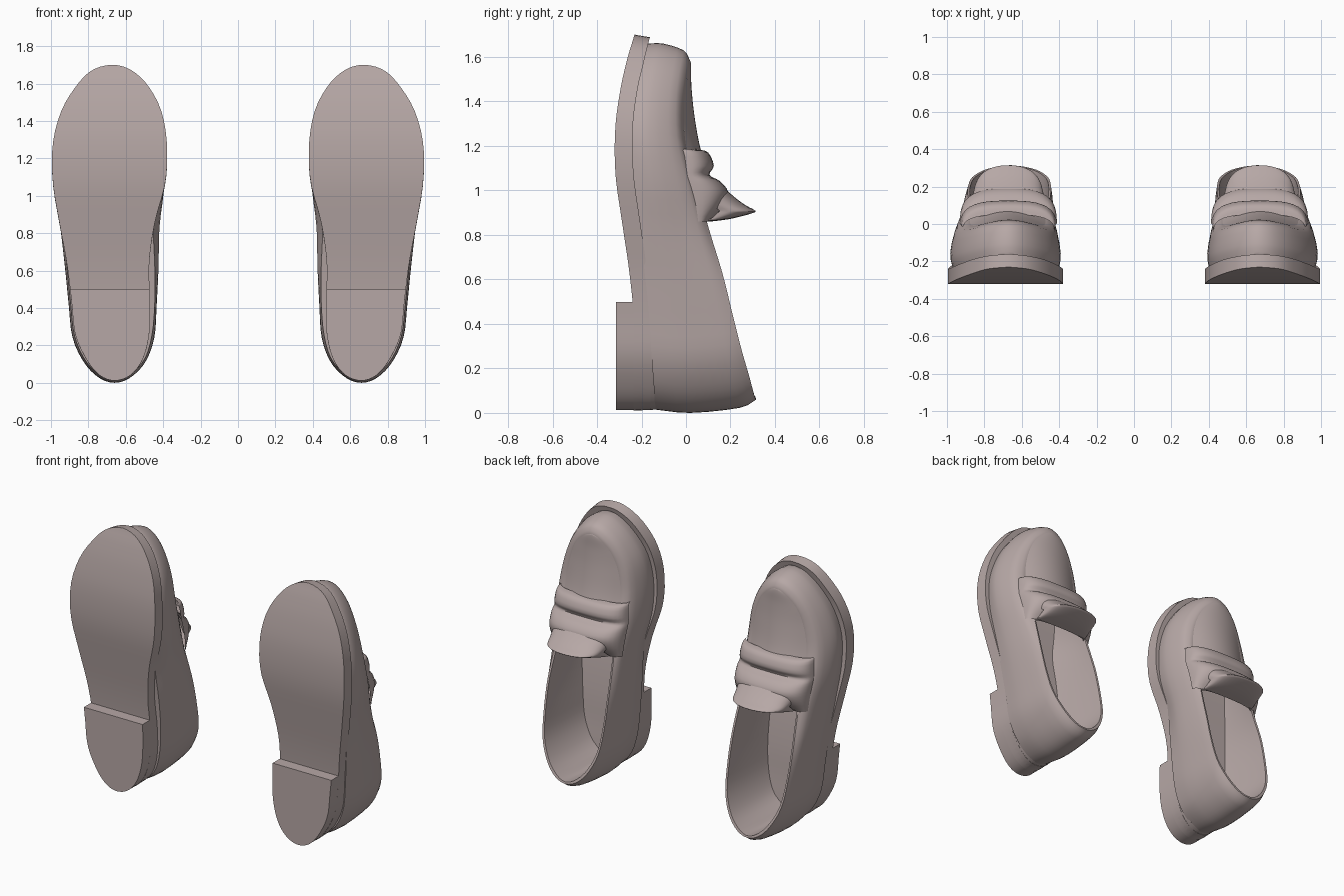
import bpy, bmesh, math

if "Cube" in bpy.data.objects:
    bpy.data.objects.remove(bpy.data.objects["Cube"])

leather = bpy.data.materials.new("dusty_taupe")
leather.diffuse_color = (0.47, 0.39, 0.38, 1)
leather.use_nodes = True
leather.node_tree.nodes["Principled BSDF"].inputs["Base Color"].default_value = leather.diffuse_color


def curve(pts, t):
    """Smooth interpolation through evenly spaced values."""
    n = len(pts) - 1
    i = max(0, min(n - 1, int(t)))
    f = t - i
    b, c = pts[i], pts[i + 1]
    a = pts[i - 1] if i > 0 else 2 * b - c
    d = pts[i + 2] if i + 2 <= n else 2 * c - b
    return b + 0.5 * f * (c - a + f * (2 * a - 5 * b + 4 * c - d + f * (3 * (b - c) + d - a)))


class Ring:
    """Outline around the shoe: 13 stations from heel to toe, left x, right x, height y."""
    def __init__(self, z0, z1, left, right, y):
        self.z0, self.z1, self.left, self.right, self.y = z0, z1, left, right, y

    def pair(self, t):
        z = self.z0 + (self.z1 - self.z0) * (1 - math.cos(t * math.pi / 12)) / 2
        y = curve(self.y, t)
        return (curve(self.left, t), y, z), (curve(self.right, t), y, z)

    def inset(self, d, dy=0.0):
        mid = [(a + b) / 2 for a, b in zip(self.left, self.right)]
        return Ring(self.z0 + d, self.z1 - d,
                    [min(a + d, m) for a, m in zip(self.left, mid)],
                    [max(b - d, m) for b, m in zip(self.right, mid)],
                    [v + dy for v in self.y])


def mix(a, b, f, fy):
    m = lambda p, q, w: p + (q - p) * w
    return Ring(m(a.z0, b.z0, f), m(a.z1, b.z1, f),
                [m(p, q, f) for p, q in zip(a.left, b.left)],
                [m(p, q, f) for p, q in zip(a.right, b.right)],
                [m(p, q, fy) for p, q in zip(a.y, b.y)])


def skin(name, rows, closed, cap=False, angle=40):
    """Join rows of points into a surface, then mirror it for the other shoe."""
    bm = bmesh.new()
    grid = [[bm.verts.new(p) for p in r] for r in rows]
    n = len(grid[0])
    for a, b in zip(grid, grid[1:]):
        for j in range(n if closed else n - 1):
            k = (j + 1) % n
            bm.faces.new((a[j], a[k], b[k], b[j]))
    if cap:
        bm.faces.new(grid[-1])
    bmesh.ops.remove_doubles(bm, verts=bm.verts, dist=0.0005)
    bmesh.ops.recalc_face_normals(bm, faces=bm.faces)
    bm.normal_update()
    if not closed and sum(f.normal.y * f.calc_area() for f in bm.faces) < 0:
        bmesh.ops.reverse_faces(bm, faces=bm.faces)
    me = bpy.data.meshes.new(name)
    bm.to_mesh(me)
    bm.free()
    me.materials.append(leather)
    ob = bpy.data.objects.new(name, me)
    bpy.context.collection.objects.link(ob)
    bpy.ops.object.select_all(action='DESELECT')
    ob.select_set(True)
    bpy.context.view_layer.objects.active = ob
    bpy.ops.object.shade_smooth_by_angle(angle=math.radians(angle))
    mod = ob.modifiers.new("other_shoe", 'MIRROR')
    mod.use_mirror_merge = False
    return ob


STEPS = [12 * i / 40 for i in range(41)]

# Outlines of the sole, upper base, upper middle and top rim
sole_y = [-.235, -.235, -.235, -.235, -.235, -.255, -.287, -.317, -.318, -.295, -.265, -.24, -.23]
top_y = [-.13, -.13, -.135, -.145, -.155, -.175, -.205, -.235, -.24, -.22, -.19, -.17, -.16]
sole_l = [.66, .575, .51, .475, .47, .475, .445, .388, .38, .41, .48, .57, .67]
sole_r = [.66, .74, .81, .87, .89, .915, .955, .99, .99, .945, .865, .78, .67]
sole_bottom = Ring(.01, 1.7, sole_l, sole_r, sole_y)
sole_top = Ring(.015, 1.688, sole_l, sole_r, top_y)
base = Ring(.015, 1.66,
            [.66, .58, .50, .46, .445, .445, .45, .41, .405, .435, .505, .59, .67],
            [.66, .74, .82, .875, .895, .915, .94, .96, .96, .915, .84, .755, .67],
            [v - .01 for v in top_y])
middle = Ring(0.0, 1.66,
              [.66, .575, .495, .447, .435, .425, .42, .395, .395, .425, .497, .585, .67],
              [.66, .745, .825, .885, .905, .925, .95, .98, .975, .925, .848, .76, .67], top_y)
rim = Ring(.06, 1.58,
           [.66, .58, .51, .46, .445, .445, .455, .47, .475, .495, .54, .605, .67],
           [.66, .74, .81, .865, .885, .89, .88, .88, .875, .85, .805, .735, .67],
           [.315, .305, .285, .25, .21, .165, .105, .05, 0, -.01, 0, .015, .02])
middle.y = [a + (b - a) * .35 for a, b in zip(base.y, rim.y)]
shoulder = mix(middle, rim, .38, .75)

# Sole
rows = []
for t in STEPS:
    (a, b), (c, d) = sole_bottom.pair(t), sole_top.pair(t)
    rows.append([a, b, d, c])
skin("sole", rows, True)

# Heel block under the rear of the sole
rows = []
heel_low = Ring(.012, 1.7, sole_l, sole_r, [-.315] * 13)
heel_high = Ring(.012, 1.7, sole_l, sole_r, [-.16] * 13)
for i in range(19):
    t = 4.33 * i / 18
    (a, b), (c, d) = heel_low.pair(t), heel_high.pair(t)
    rows.append([a, b, d, c])
skin("heel_block", rows, True, cap=True)

# Upper with its lining and insole
outer = [base, middle, shoulder, rim]
lining = [rim.inset(.012, -.003), mix(middle, rim, .5, .4).inset(.03), base.inset(.06, .04)]
rows = []
for t in STEPS:
    sides = []
    for s in (0, 1):
        ctrl = [r.pair(t)[s] for r in outer]
        wall = [tuple(curve([p[k] for p in ctrl], j / 3) for k in range(3)) for j in range(10)]
        sides.append(wall + [r.pair(t)[s] for r in lining])
    rows.append(sides[0] + sides[1][::-1])
skin("upper", rows, True, angle=50)

# Domed vamp closing the front of the upper
bulge = [0, 0, 0, 0, 0, 0, .04, .065, .062, .045, .024, .008, 0]
rows = []
for i in range(25):
    t = 6.3 + 5.7 * i / 24
    a, b = rim.pair(t)
    row = []
    for j in range(13):
        u = j / 6 - 1
        row.append((a[0] + (b[0] - a[0]) * j / 12, a[1] + curve(bulge, t) * (1 - u * u), a[2]))
    rows.append(row)
skin("vamp", rows, False)


def arch_part(name, profile, power, cx=.672):
    """Arched band; profile rows are z, centre y, side y, half width."""
    rows = []
    for i in range(3 * (len(profile) - 1) + 1):
        z, yc, ys, hw = (curve([p[k] for p in profile], i / 3) for k in range(4))
        row = []
        for j in range(21):
            u = j / 10 - 1
            row.append((cx + hw * math.sin(u * math.pi / 2), ys + (yc - ys) * (1 - abs(u) ** power), z))
        rows.append(row)
    return skin(name, rows, False, angle=60)


# Saddle strap with a rolled front and a slot-like dip
arch_part("saddle_strap", [
    (1.185, .05, -.03, .245), (1.17, .10, -.01, .25), (1.11, .125, 0, .256), (1.07, .105, .005, .26),
    (1.04, .155, .015, .26), (.99, .19, .03, .258), (.93, .17, .045, .255), (.86, .11, .055, .25)], 2.6)

# Flared tongue flap
arch_part("tongue", [
    (1.04, .14, .06, .2), (.975, .212, .09, .2), (.935, .265, .115, .195), (.91, .31, .15, .185),
    (.898, .30, .14, .185), (.872, .2, .11, .19), (.86, .11, .07, .2)], 2.2)
